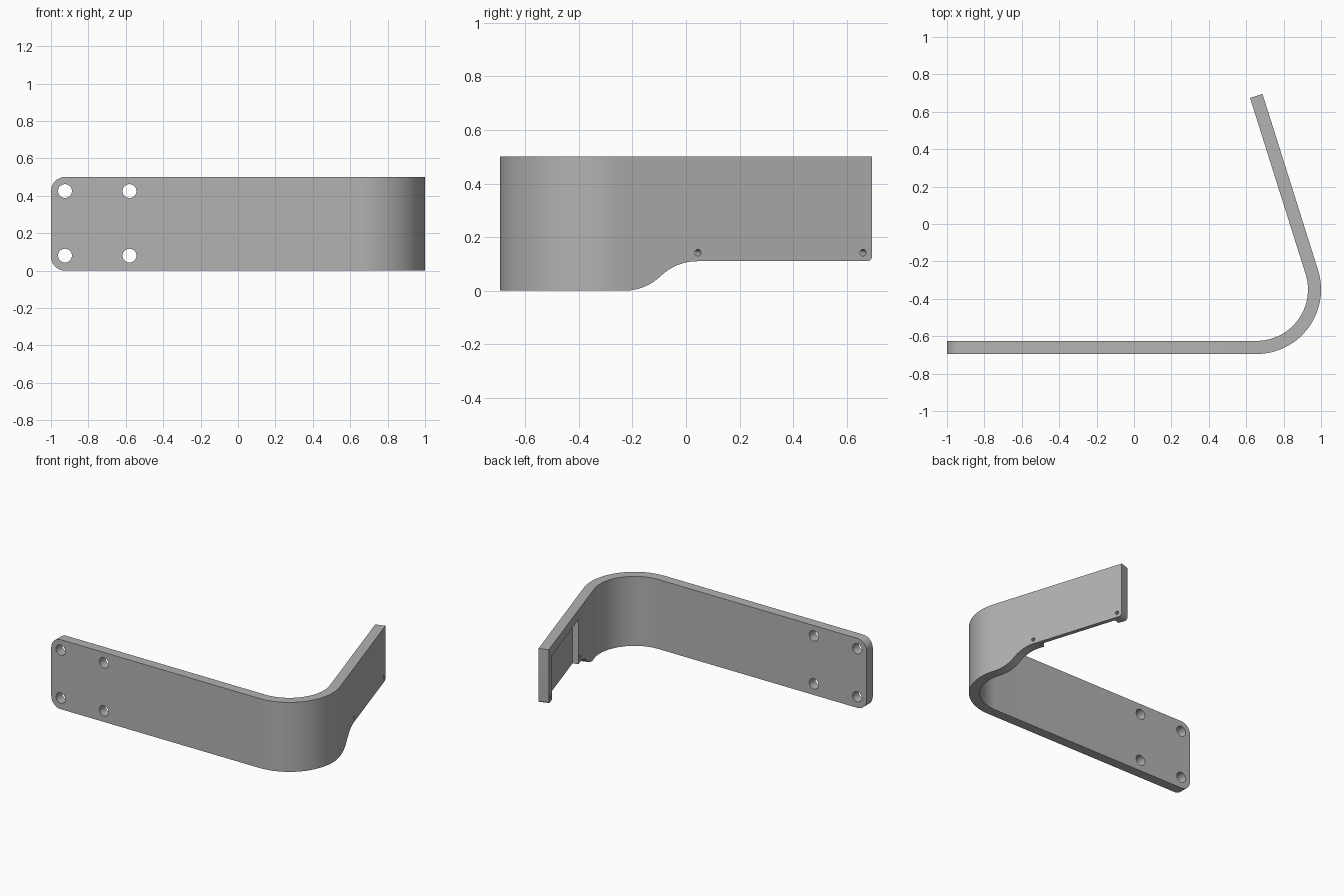
import bpy, bmesh, math
from mathutils import Vector

if "Cube" in bpy.data.objects:
    bpy.data.objects.remove(bpy.data.objects["Cube"])

# Main dimensions
T, H = 0.07, 0.5                      # strip thickness and height
CX, CY, R = 0.655, -0.35, 0.345       # bend centre and outer radius
A = math.radians(17.5)                # lean of the arm
L = 0.987                             # arm length
BACK = Vector((math.sin(A), -math.cos(A), 0))    # along arm, from tip to bend
INWARD = Vector((-math.cos(A), -math.sin(A), 0)) # from outer to inner face
UP = Vector((0, 0, 1))
TIP = Vector((CX, CY, 0)) - R * INWARD - L * BACK

grey = bpy.data.materials.new("grey metal")
grey.diffuse_color = (0.45, 0.45, 0.45, 1)
grey.use_nodes = True
grey.node_tree.nodes["Principled BSDF"].inputs["Base Color"].default_value = grey.diffuse_color


def prism(name, pts, offset):
    """Extrude a closed outline of 3D points along offset."""
    bm = bmesh.new()
    face = bm.faces.new([bm.verts.new(p) for p in pts])
    ext = bmesh.ops.extrude_face_region(bm, geom=[face])
    verts = [v for v in ext["geom"] if isinstance(v, bmesh.types.BMVert)]
    bmesh.ops.translate(bm, verts=verts, vec=offset)
    bmesh.ops.recalc_face_normals(bm, faces=bm.faces[:])
    me = bpy.data.meshes.new(name)
    bm.to_mesh(me)
    bm.free()
    ob = bpy.data.objects.new(name, me)
    bpy.context.collection.objects.link(ob)
    me.materials.append(grey)
    return ob


def arc(cx, cy, r, a0, a1, n):
    """Points on an arc, angles in radians."""
    return [(cx + r * math.cos(a0 + (a1 - a0) * i / n),
             cy + r * math.sin(a0 + (a1 - a0) * i / n)) for i in range(n + 1)]


def on_arm(t, z, depth):
    """Point at distance t from the arm tip, depth below the outer face."""
    return TIP + BACK * t + INWARD * depth + UP * z


def circle(x, z, r, n=32):
    return arc(x, z, r, 0, 2 * math.pi, n)[:-1]


# Bent strip: plate, bend and arm in one outline
outer = arc(CX, CY, R, -math.pi / 2, A, 32)
inner = arc(CX, CY, R - T, A, -math.pi / 2, 32)
tip_out, tip_in = on_arm(0, 0, 0), on_arm(0, 0, T)
outline = [(-1, CY - R)] + outer + [tip_out[:2], tip_in[:2]] + inner + [(-1, CY - R + T)]
bracket = prism("bent_bracket", [(p[0], p[1], 0) for p in outline], UP * H)

# Rounded corners on the plate end
bm = bmesh.new()
bm.from_mesh(bracket.data)
corners = [e for e in bm.edges if all(v.co.x < -0.99 for v in e.verts)
           and abs(e.verts[0].co.z - e.verts[1].co.z) < 1e-4]
bmesh.ops.bevel(bm, geom=corners, offset=0.075, offset_type='OFFSET',
                segments=10, profile=0.5, affect='EDGES')
bm.to_mesh(bracket.data)
bm.free()

cutters = []

# Mounting holes through the plate
for x in (-0.925, -0.58):
    for z in (0.08, 0.425):
        pts = [(px, -0.8, pz) for px, pz in circle(x, z, 0.037)]
        cutters.append(prism("plate_hole_cutter", pts, Vector((0, 0.3, 0))))

# Raised lower edge of the arm, with a rounded tip corner and an S-shaped run-out
low, t0, t1 = 0.11, 0.685, 0.97
half = 2 * math.atan2(low, t1 - t0)
rs = (t1 - t0) / (2 * math.sin(half))
q = math.pi / 2
edge = [(-0.1, -0.1), (-0.1, low + 0.02)]
edge += arc(0.02, low + 0.02, 0.02, math.pi, 1.5 * math.pi, 6)
edge += arc(t0, low - rs, rs, q, q - half, 10)
edge += arc(t1, rs, rs, -q - half, -q, 10)[1:-1] + [(t1, -0.0005), (t1, -0.1)]
cutters.append(prism("lower_edge_cutter", [on_arm(t, z, -0.1) for t, z in edge], INWARD * 0.25))

# Pocket in the inner face of the arm, open at the bottom
pocket = [(0.07, 0.05), (0.645, 0.05), (0.645, 0.43), (0.07, 0.43)]
cutters.append(prism("pocket_cutter", [on_arm(t, z, 0.029) for t, z in pocket], INWARD * 0.1))

# Small pin holes through the arm
for t in (0.036, 0.682):
    pts = [on_arm(a, b, -0.1) for a, b in circle(t, 0.142, 0.0125, 20)]
    cutters.append(prism("pin_hole_cutter", pts, INWARD * 0.3))

# Apply every cut, then remove the helpers
bpy.context.view_layer.objects.active = bracket
for c in cutters:
    c.hide_render = True
    mod = bracket.modifiers.new("cut", 'BOOLEAN')
    mod.operation, mod.solver, mod.object = 'DIFFERENCE', 'EXACT', c
    bpy.ops.object.modifier_apply(modifier=mod.name)
    bpy.data.objects.remove(c)

bpy.ops.object.select_all(action='DESELECT')
bracket.select_set(True)
bpy.ops.object.shade_smooth_by_angle(angle=math.radians(30))
